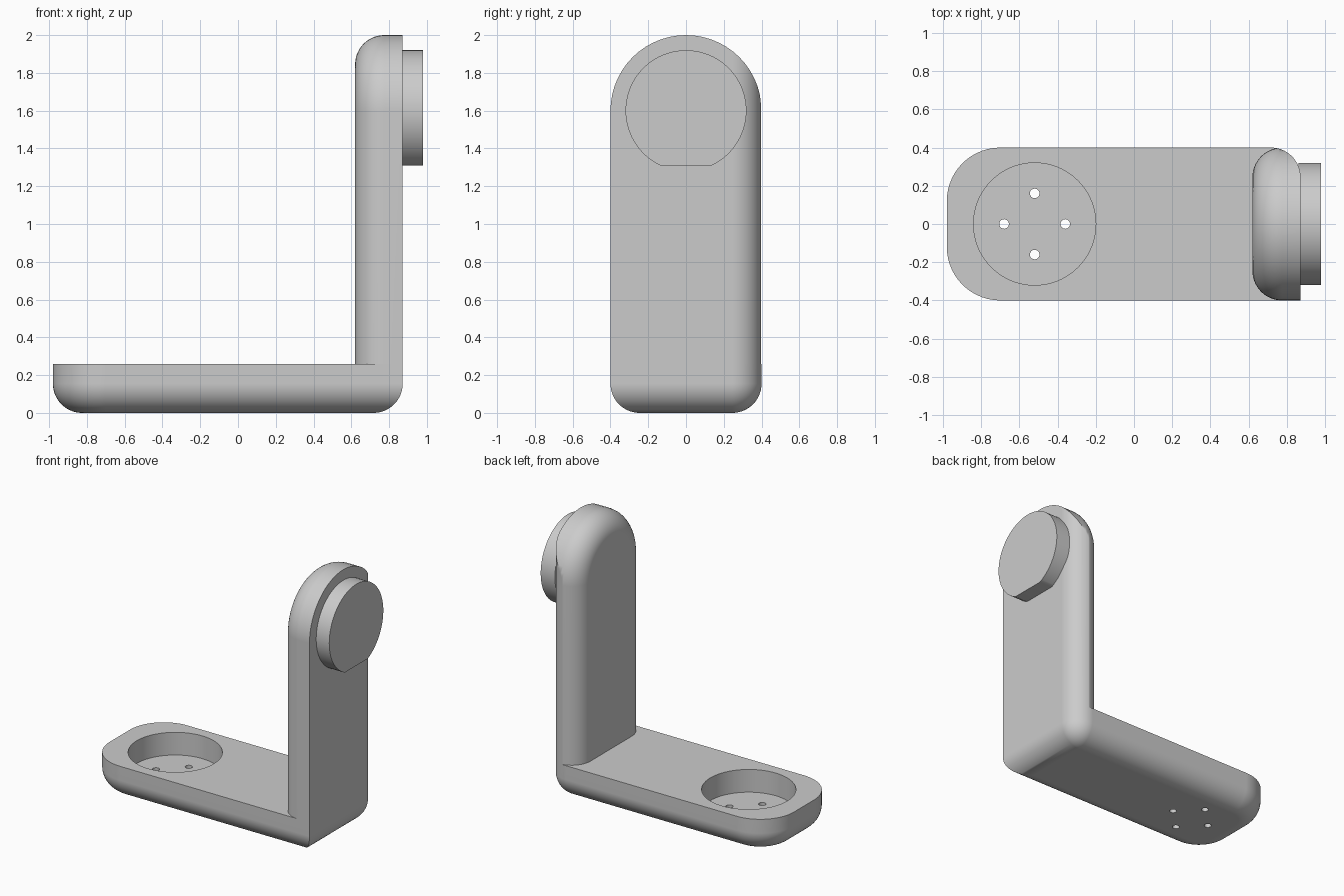
import bpy, bmesh, math
from mathutils import Matrix, Vector

if "Cube" in bpy.data.objects:
    bpy.data.objects.remove(bpy.data.objects["Cube"])

FILLET = 0.155
HALF = 0.4          # half width of base and upright
TOP = 0.26          # top of the base
OUTER = 0.872       # outer face of the upright
STEPS = 14

gray = bpy.data.materials.new("plain gray")
gray.use_nodes = True
gray.diffuse_color = (0.6, 0.6, 0.6, 1)
gray.node_tree.nodes["Principled BSDF"].inputs["Base Color"].default_value = (0.6, 0.6, 0.6, 1)


def rounded(u0, u1, v0, v1, radii, inset=0.0):
    """Rectangle outline, radii in order (u1,v1) (u0,v1) (u0,v0) (u1,v0)."""
    u0, u1, v0, v1 = u0 + inset, u1 - inset, v0 + inset, v1 - inset
    corners = [(u1, v1, -1, -1), (u0, v1, 1, -1), (u0, v0, 1, 1), (u1, v0, -1, 1)]
    pts = []
    for k, (u, v, su, sv) in enumerate(corners):
        r = max(radii[k] - inset, 0)
        for i in range(STEPS + 1):
            a = (k + i / STEPS) * math.pi / 2
            pts.append((u + su * r + r * math.cos(a), v + sv * r + r * math.sin(a)))
    return pts


def loft(name, sections, place):
    """Skin a stack of (height, outline) sections into a closed solid."""
    bm = bmesh.new()
    rings = [[bm.verts.new(place(u, v, w)) for u, v in pts] for w, pts in sections]
    n = len(rings[0])
    for a, b in zip(rings, rings[1:]):
        for i in range(n):
            j = (i + 1) % n
            bm.faces.new((a[i], a[j], b[j], b[i]))
    bm.faces.new(rings[0][::-1])
    bm.faces.new(rings[-1])
    bmesh.ops.remove_doubles(bm, verts=bm.verts, dist=1e-5)
    bmesh.ops.recalc_face_normals(bm, faces=bm.faces)
    mesh = bpy.data.meshes.new(name)
    bm.to_mesh(mesh)
    bm.free()
    mesh.materials.append(gray)
    ob = bpy.data.objects.new(name, mesh)
    bpy.context.collection.objects.link(ob)
    return ob


def flat_up(u, v, w):
    return (u, v, w)


def facing_x(u, v, w):
    return (w, u, v)


def circle(cu, cv, r, n=72):
    return [(cu + r * math.cos(i * math.tau / n), cv + r * math.sin(i * math.tau / n)) for i in range(n)]


def activate(ob):
    bpy.ops.object.select_all(action='DESELECT')
    ob.select_set(True)
    bpy.context.view_layer.objects.active = ob


def cut(ob, cutter, operation):
    mod = ob.modifiers.new("cut", 'BOOLEAN')
    mod.operation, mod.solver, mod.object = operation, 'EXACT', cutter
    activate(ob)
    bpy.ops.object.modifier_apply(modifier=mod.name)
    bpy.data.objects.remove(cutter)


def finish(ob):
    activate(ob)
    bpy.ops.object.shade_smooth_by_angle(angle=math.radians(30))
    mod = ob.modifiers.new("weighted normals", 'WEIGHTED_NORMAL')
    mod.keep_sharp = True


# Quarter-round steps: (height above the start, inset)
quarter = []
for i in range(STEPS + 1):
    a = i / STEPS * math.pi / 2
    quarter.append((FILLET * (1 - math.cos(a)), FILLET * (1 - math.sin(a))))

# Base: rounded bottom edge, large free corners, one sharp front corner
base_radii = (FILLET, 0.28, 0.28, 0)
levels = quarter + [(TOP, 0)]
base = loft("base", [(z, rounded(-0.98, OUTER, -HALF, HALF, base_radii, d)) for z, d in levels], flat_up)

# Round pocket with four through holes
PX = -0.52
cut(base, loft("pocket_cutter", [(0.09, circle(PX, 0, 0.32)), (0.5, circle(PX, 0, 0.32))], flat_up), 'DIFFERENCE')
for k in range(4):
    x = PX + 0.16 * math.cos(k * math.pi / 2)
    y = 0.16 * math.sin(k * math.pi / 2)
    hole = circle(x, y, 0.025, 24)
    cut(base, loft("hole_cutter", [(-0.1, hole), (0.2, hole)], flat_up), 'DIFFERENCE')
finish(base)

# Upright: arched plate with a rounded inner edge
arch = (HALF, HALF, 0, 0)
levels = [(0.62 + h, d) for h, d in quarter] + [(0.95, 0)]
upright = loft("upright", [(x, rounded(-HALF, HALF, TOP - d, 2.0, arch, d)) for x, d in levels], facing_x)

# Trim its outer face, rounding the rear vertical edge only
trim = rounded(0.4, OUTER, -0.6, HALF, (FILLET, 0, 0, 0))
cut(upright, loft("trim_cutter", [(0.1, trim), (2.2, trim)], flat_up), 'INTERSECT')
finish(upright)

# Mounting disc with a flat lower edge
CZ, R = 1.6, 0.32
start = math.asin(-0.29 / R)
sweep = math.pi - 2 * start
disc_outline = [(R * math.cos(start + sweep * i / 72), CZ + R * math.sin(start + sweep * i / 72)) for i in range(73)]
disc = loft("mounting_disc", [(OUTER - 0.01, disc_outline), (0.98, disc_outline)], facing_x)
finish(disc)
